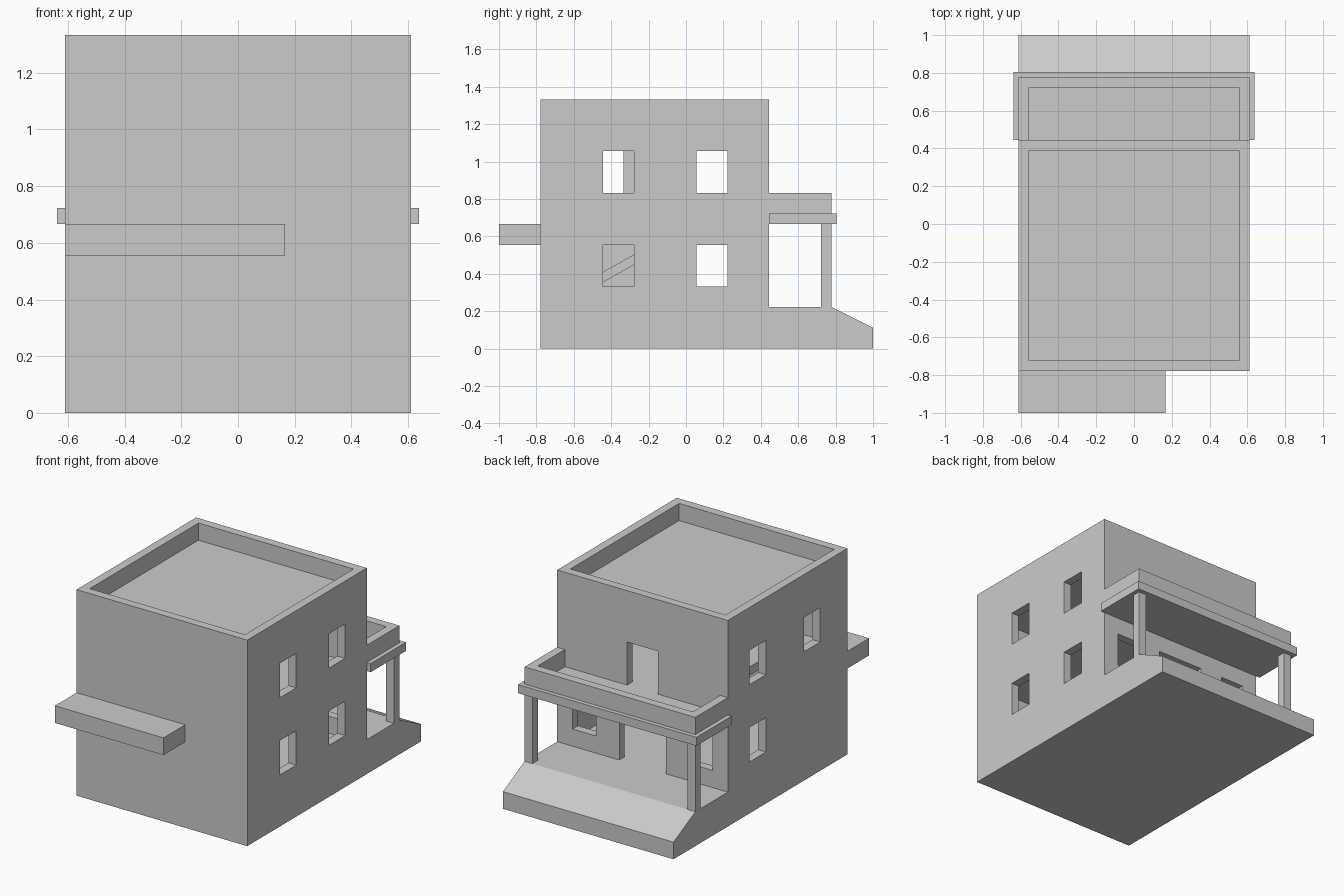
import bpy, bmesh

if "Cube" in bpy.data.objects:
    bpy.data.objects.remove(bpy.data.objects["Cube"])

U = 1 / 18  # module the house is drawn on


def prism(name, profile, x0, x1):
    """Extrude a (y, z) profile along x; all values in modules."""
    bm = bmesh.new()
    face = bm.faces.new([bm.verts.new((x0 * U, y * U, z * U)) for y, z in profile])
    ext = bmesh.ops.extrude_face_region(bm, geom=[face])
    verts = [v for v in ext["geom"] if isinstance(v, bmesh.types.BMVert)]
    bmesh.ops.translate(bm, verts=verts, vec=((x1 - x0) * U, 0, 0))
    bmesh.ops.recalc_face_normals(bm, faces=bm.faces)
    mesh = bpy.data.meshes.new(name)
    bm.to_mesh(mesh)
    bm.free()
    obj = bpy.data.objects.new(name, mesh)
    bpy.context.collection.objects.link(obj)
    return obj


def box(name, x, y, z):
    return prism(name, [(y[0], z[0]), (y[1], z[0]), (y[1], z[1]), (y[0], z[1])], *x)


def cut(target, x, y, z):
    cutter = box("cutter", x, y, z)
    cutter.hide_render = True
    mod = target.modifiers.new("cut", "BOOLEAN")
    mod.operation, mod.solver, mod.object = "DIFFERENCE", "EXACT", cutter
    bpy.context.view_layer.objects.active = target
    bpy.ops.object.modifier_apply(modifier=mod.name)
    bpy.data.objects.remove(cutter)


# House block, porch floor and entrance ramp in one side profile
house = prism("house_shell", [(-14, 0), (18, 0), (18, 2), (14, 4), (8, 4), (8, 24), (-14, 24)], -11, 11)

# Two hollow storeys and the sunken roof deck
for z in ((4, 12), (13, 21), (22, 25)):
    cut(house, (-10, 10), (-13, 7), z)

# Stairwell opening in the upper floor
cut(house, (-10, -6), (-8, 2), (11.5, 13.5))

# Right wall windows
for y in (-8, 1):
    for z in (6, 15):
        cut(house, (9.5, 11.5), (y, y + 3), (z, z + 4))

# Left wall windows (none beside the lower stair)
for y, z in ((1, 6), (1, 15), (-9, 15)):
    cut(house, (-11.5, -9.5), (y, y + 3), (z, z + 4))

# Back wall: porch windows, entrance and balcony door
for x in (-9, 6):
    cut(house, (x, x + 3), (6.5, 8.5), (6, 10))
cut(house, (-3, 3), (6.5, 8.5), (4, 10))
cut(house, (-2, 2), (6.5, 8.5), (13, 18))

# Interior stair ramp
k = 9 / 16
prism("stair_ramp", [(-13, 4), (-13, 4 + k), (2, 13), (2, 12), (-14 + 1 / k, 4)], -10, -6)

# Porch roof slab with balcony parapet
box("porch_roof", (-11.5, 11.5), (8, 14.5), (12, 13))
parapet = box("balcony_parapet", (-11, 11), (8, 14), (13, 15))
cut(parapet, (-10, 10), (7, 13), (12, 16))

# Porch posts
for side, x in (("left", -11), ("right", 10)):
    box(side + "_porch_post", (x, x + 1), (13, 14), (4, 12))

# Front canopy
box("front_canopy", (-11, 3), (-18, -14), (10, 12))
